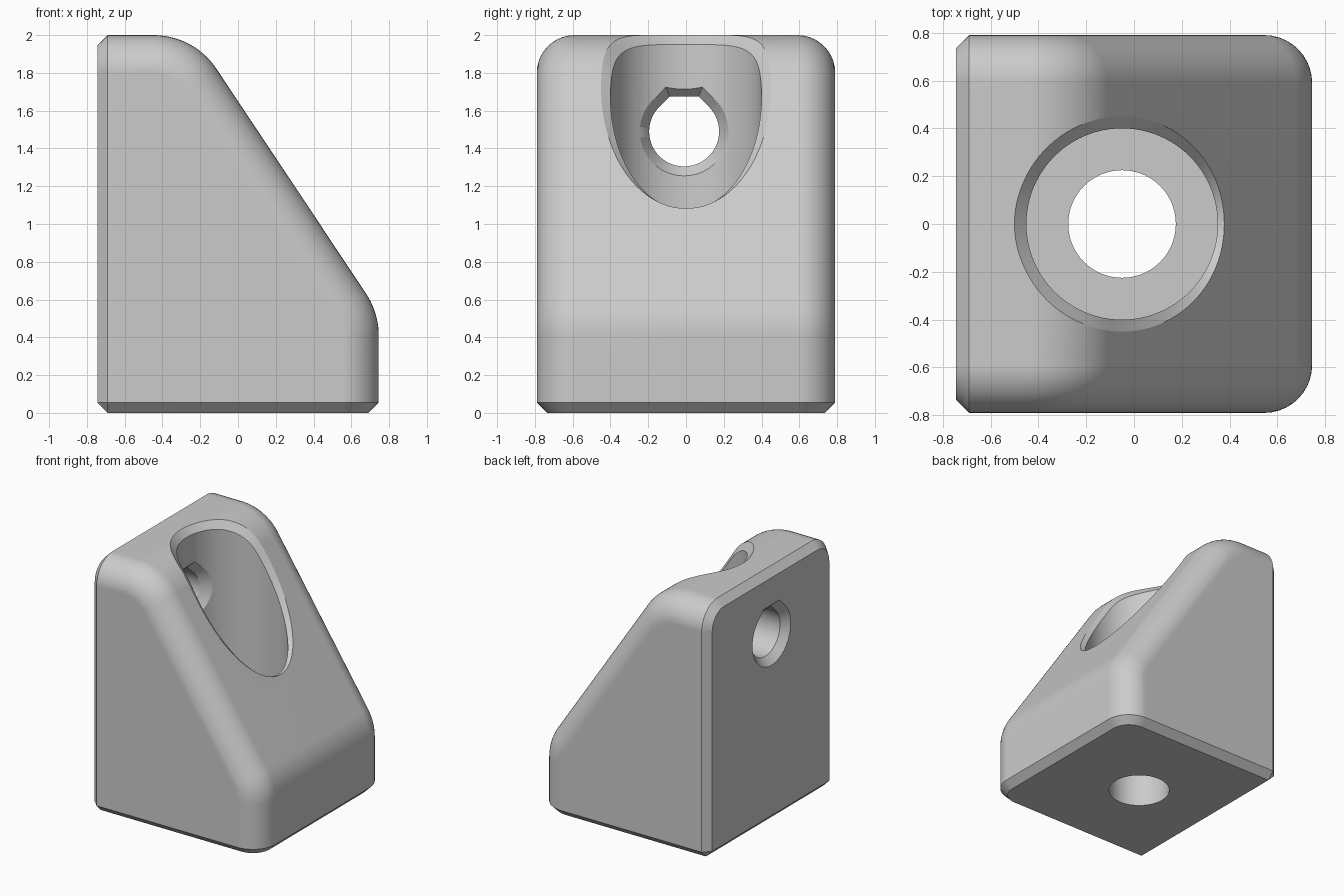
import bpy
import bmesh
from math import sin, cos, atan2, sqrt, tan, pi, radians
from mathutils import Vector

if "Cube" in bpy.data.objects:
    bpy.data.objects.remove(bpy.data.objects["Cube"])

HALF_X, HALF_Y, TOP = 0.745, 0.79, 2.0
ROUND, FILLET, CHAMFER = 0.4, 0.2, 0.055
UPPER = (-0.447, TOP - ROUND)          # centres of the two profile arcs
LOWER = (HALF_X - ROUND, 0.41)
LEAN = atan2(LOWER[0] - UPPER[0], UPPER[1] - LOWER[1])
WELL_X, WELL_R, FLOOR, RIM = -0.05, 0.4, 0.3, 0.05

grey = bpy.data.materials.new("light grey")
grey.use_nodes = True
grey.diffuse_color = (0.6, 0.6, 0.6, 1)
grey.node_tree.nodes["Principled BSDF"].inputs["Base Color"].default_value = (0.6, 0.6, 0.6, 1)


def loft(name, rings, finish=None):
    """Closed solid through a list of equal-length rings."""
    bm = bmesh.new()
    loops = [[bm.verts.new(p) for p in ring] for ring in rings]
    n = len(loops[0])
    for a, b in zip(loops, loops[1:]):
        for i in range(n):
            j = (i + 1) % n
            bm.faces.new((a[i], a[j], b[j], b[i]))
    bm.faces.new(loops[0][::-1])
    bm.faces.new(loops[-1])
    bmesh.ops.recalc_face_normals(bm, faces=bm.faces)
    if finish:
        finish(bm)
    mesh = bpy.data.meshes.new(name)
    bm.to_mesh(mesh)
    bm.free()
    mesh.materials.append(grey)
    obj = bpy.data.objects.new(name, mesh)
    bpy.context.collection.objects.link(obj)
    return obj


def arc(centre, radius, start, end, steps):
    angles = [start + (end - start) * i / steps for i in range(steps + 1)]
    return [(centre[0] + radius * cos(a), centre[1] + radius * sin(a)) for a in angles]


def profile(inset):
    """Side outline, with the top, slope and front pulled in."""
    r = ROUND - inset
    return ([(-HALF_X, 0), (-HALF_X, TOP - inset)]
            + arc(UPPER, r, pi / 2, LEAN, 14) + arc(LOWER, r, LEAN, 0, 10)
            + [(HALF_X - inset, 0)])


def chamfer_base_and_back(bm):
    bmesh.ops.dissolve_limit(bm, angle_limit=radians(0.3), verts=bm.verts, edges=bm.edges)
    bm.normal_update()
    edges = [e for e in bm.edges
             if any(f.normal.z < -0.99 or f.normal.x < -0.99 for f in e.link_faces)]
    bmesh.ops.bevel(bm, geom=edges, offset=CHAMFER, offset_type='OFFSET', segments=1,
                    profile=0.5, affect='EDGES', clamp_overlap=False)
    bmesh.ops.recalc_face_normals(bm, faces=bm.faces)


# Wedge body with rolled side edges
STEPS = 10
rings = []
for side in (-1, 1):
    for i in range(STEPS + 1):
        t = (i if side > 0 else i - STEPS) / STEPS * pi / 2
        y = side * (HALF_Y - FILLET) + FILLET * sin(t)
        rings.append([(x, y, z) for x, z in profile(FILLET * (1 - cos(t)))])
body = loft("wedge_body", rings, chamfer_base_and_back)


def surface(x):
    """Height of the top and slope at x."""
    dx = x - UPPER[0]
    if dx < 0:
        return TOP
    if dx < ROUND * cos(LEAN):
        return UPPER[1] + sqrt(ROUND ** 2 - dx ** 2)
    return UPPER[1] + ROUND * sin(LEAN) - (dx - ROUND * cos(LEAN)) / tan(LEAN)


# Vertical well, its rim chamfered where it breaks the slope
floor, inner, outer, lid = [], [], [], []
for i in range(96):
    a = 2 * pi * i / 96
    x, y = WELL_X + WELL_R * cos(a), WELL_R * sin(a)
    slope = (surface(x + 0.002) - surface(x - 0.002)) / 0.004
    edge = Vector((x, y, surface(x)))
    along = Vector((-sin(a), cos(a), -slope * sin(a)))
    outward = along.cross(Vector((-slope, 0, 1))).normalized()
    low = edge - Vector((0, 0, RIM))
    high = low + (edge + outward * RIM - low) * 1.5
    floor.append((x, y, FLOOR))
    inner.append(low)
    outer.append(high)
    lid.append((high.x, high.y, TOP + 0.3))
well = loft("well_cutter", [floor, inner, outer, lid])

# Bolt hole down through the base
bolt = loft("base_hole_cutter", [
    [(WELL_X + p, q, z) for p, q in arc((0, 0), 0.225, 0, 2 * pi, 72)[:-1]]
    for z in (-0.1, FLOOR + 0.1)])


# Flat-topped teardrop hole through the back wall, chamfered at both ends
def teardrop(radius):
    flat = radius * (sqrt(2) - 1)
    pts = arc((0, 0), radius, 0.75 * pi, 2.25 * pi, 54) + [(flat, radius), (-flat, radius)]
    return [(p - 0.01, q + 1.49) for p, q in pts]


def wall(y):
    return WELL_X - sqrt(WELL_R ** 2 - y * y)


BORE = 0.185
bore = teardrop(BORE)
start = [(wall(y) - RIM, y, z) for y, z in bore]
mouth = [(wall(y), y, z) for y, z in teardrop(BORE + RIM)]
flare = [Vector(s) + (Vector(m) - Vector(s)) * 1.4 for s, m in zip(start, mouth)]
back_hole = loft("back_hole_cutter", [
    [(-HALF_X - 0.05, y, z) for y, z in teardrop(BORE + 2 * RIM + 0.005)],
    [(-HALF_X + CHAMFER, y, z) for y, z in bore],
    start, flare,
    [(WELL_X - 0.1, p.y, p.z) for p in flare]])

# Cut the holes and finish the shading
bpy.ops.object.select_all(action='DESELECT')
bpy.context.view_layer.objects.active = body
body.select_set(True)
for cutter in (well, bolt, back_hole):
    cutter.hide_render = True
    cut = body.modifiers.new("cut", 'BOOLEAN')
    cut.operation, cut.solver, cut.object = 'DIFFERENCE', 'EXACT', cutter
    bpy.ops.object.modifier_apply(modifier=cut.name)
    bpy.data.objects.remove(cutter)
bpy.ops.object.shade_smooth_by_angle(angle=radians(20))
weighted = body.modifiers.new("even_shading", 'WEIGHTED_NORMAL')
weighted.keep_sharp = True
